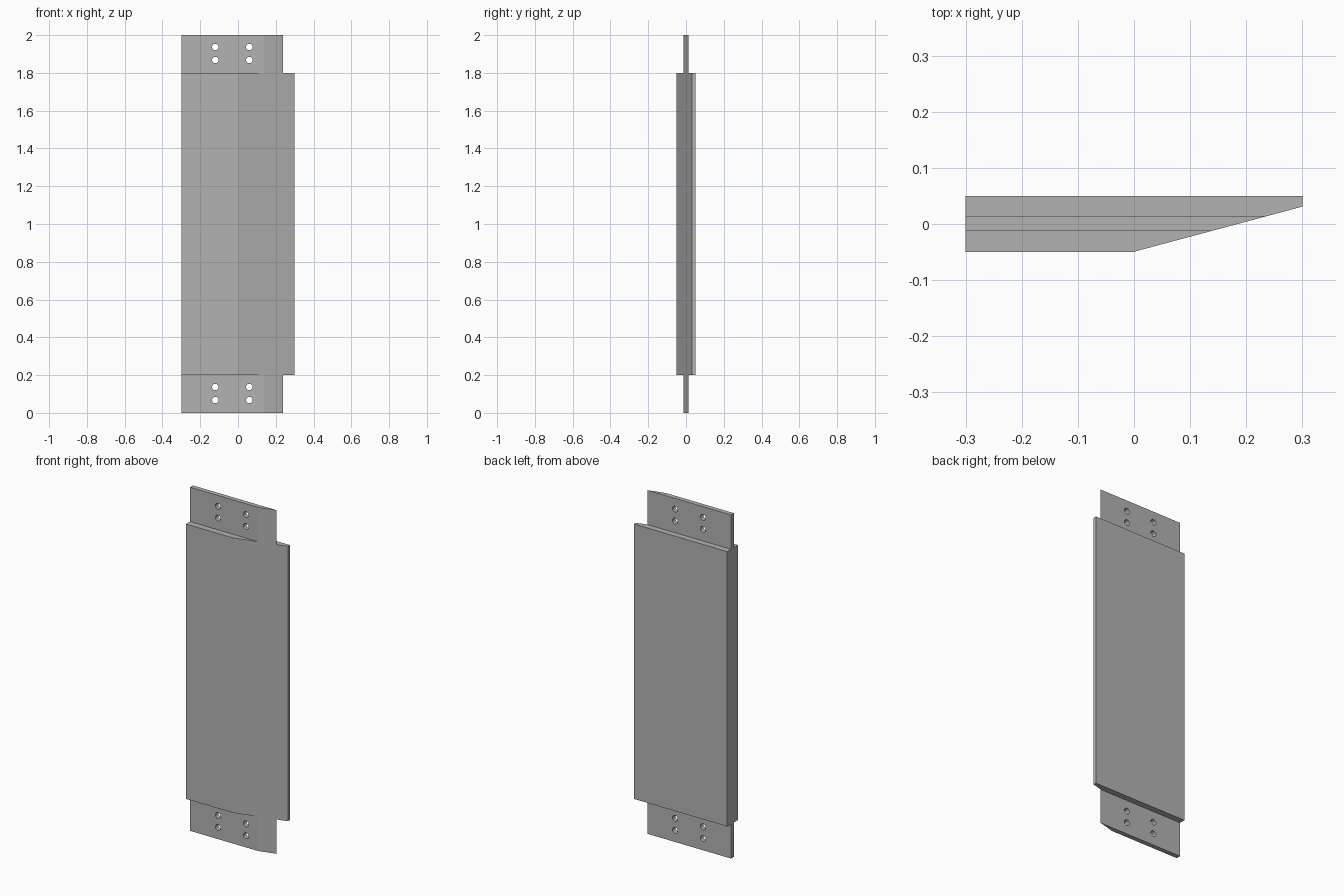
import bpy
import bmesh

if "Cube" in bpy.data.objects:
    bpy.data.objects.remove(bpy.data.objects["Cube"], do_unlink=True)

grey = bpy.data.materials.new("plain grey")
grey.use_nodes = True
colour = (0.45, 0.45, 0.45, 1)
grey.diffuse_color = colour
grey.node_tree.nodes["Principled BSDF"].inputs["Base Color"].default_value = colour

HALF_W, HALF_T = 0.3, 0.0495      # half width and half thickness of the panel
TAB_FRONT, TAB_BACK = -0.0125, 0.0145
TAB_H, HEIGHT = 0.2, 2.0


def make_object(name, bm):
    bmesh.ops.recalc_face_normals(bm, faces=bm.faces[:])
    mesh = bpy.data.meshes.new(name)
    bm.to_mesh(mesh)
    bm.free()
    mesh.materials.append(grey)
    obj = bpy.data.objects.new(name, mesh)
    bpy.context.collection.objects.link(obj)
    return obj


def prism(name, outline, z0, z1):
    """Extrude an outline in x and y from z0 up to z1."""
    bm = bmesh.new()
    face = bm.faces.new([bm.verts.new((x, y, z0)) for x, y in outline])
    top = bmesh.ops.extrude_face_region(bm, geom=[face])["geom"]
    verts = [v for v in top if isinstance(v, bmesh.types.BMVert)]
    bmesh.ops.translate(bm, verts=verts, vec=(0, 0, z1 - z0))
    return make_object(name, bm)


def cut(target, cutter):
    """Subtract the cutter from the target, then remove the cutter."""
    cutter.hide_render = True
    mod = target.modifiers.new("cut", "BOOLEAN")
    mod.operation = "DIFFERENCE"
    mod.solver = "EXACT"
    mod.object = cutter
    bpy.context.view_layer.objects.active = target
    bpy.ops.object.modifier_apply(modifier=mod.name)
    bpy.data.objects.remove(cutter, do_unlink=True)


# Panel blank with the tapered front edge
panel = prism("tapered_panel", [(-HALF_W, -HALF_T), (0, -HALF_T), (HALF_W, 0.031),
                                (HALF_W, HALF_T), (-HALF_W, HALF_T)], 0, HEIGHT)

# Steps that thin both ends into mounting tabs
for z0, z1 in ((-0.1, TAB_H), (HEIGHT - TAB_H, HEIGHT + 0.1)):
    for y0, y1 in ((-0.2, TAB_FRONT), (TAB_BACK, 0.2)):
        cut(panel, prism("step_cutter", [(-1, y0), (1, y0), (1, y1), (-1, y1)], z0, z1))

# Four bolt holes through each tab
for base in (0, HEIGHT - TAB_H):
    for x in (-0.12, 0.06):
        for z in (0.068, 0.137):
            bpy.ops.mesh.primitive_cylinder_add(vertices=32, radius=0.017, depth=0.3,
                                                location=(x, 0, base + z),
                                                rotation=(1.5708, 0, 0))
            cut(panel, bpy.context.object)

# Smooth hole walls, crisp plate edges
bpy.ops.object.select_all(action="DESELECT")
panel.select_set(True)
bpy.context.view_layer.objects.active = panel
bpy.ops.object.shade_smooth_by_angle(angle=0.2)
